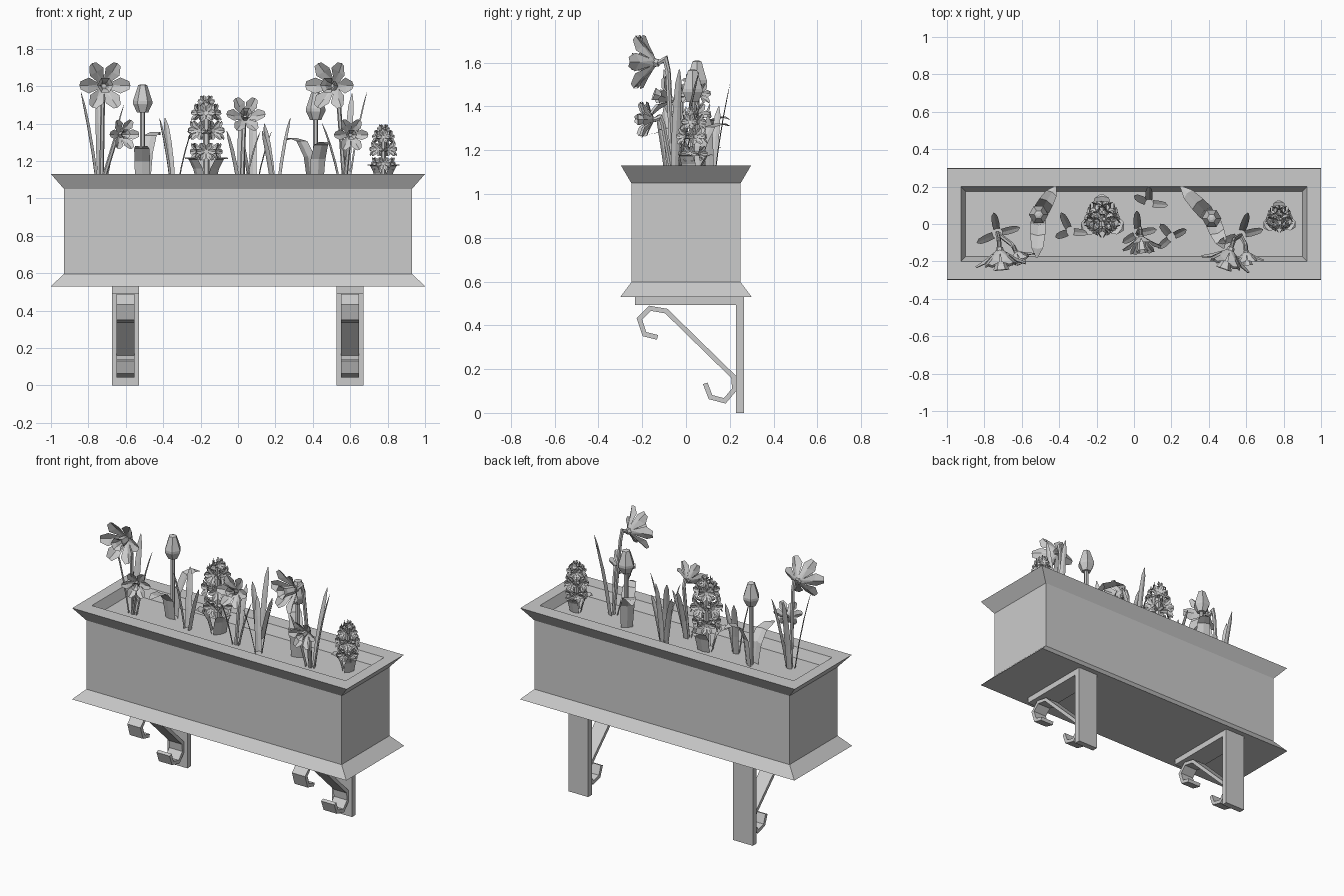
import bpy, bmesh, math
from mathutils import Vector as V

if "Cube" in bpy.data.objects:
    bpy.data.objects.remove(bpy.data.objects["Cube"])

SOIL = 1.07


def finish(bm, name, solid=True):
    if solid:
        bmesh.ops.recalc_face_normals(bm, faces=bm.faces)
    me = bpy.data.meshes.new(name)
    bm.to_mesh(me)
    bm.free()
    ob = bpy.data.objects.new(name, me)
    bpy.context.collection.objects.link(ob)
    return ob


def skin(bm, rings, cap=True):
    rings = [[bm.verts.new(p) for p in r] for r in rings]
    n = len(rings[0])
    for a, b in zip(rings, rings[1:]):
        for i in range(n):
            j = (i + 1) % n
            bm.faces.new((a[i], a[j], b[j], b[i]))
    if cap:
        bm.faces.new(rings[0][::-1])
        bm.faces.new(rings[-1])


def ngon(n, r):
    return [(r * math.cos(math.tau * i / n), r * math.sin(math.tau * i / n)) for i in range(n)]


def sweep(bm, pts, section):
    """Sweep a cross-section along a path, keeping its first axis close to x."""
    pts = [V(p) for p in pts]
    rings = []
    for i, p in enumerate(pts):
        a = (p - pts[max(i - 1, 0)]).normalized()
        b = (pts[min(i + 1, len(pts) - 1)] - p).normalized()
        t = (a + b).normalized()
        side = (V((1, 0, 0)) - t * t.x).normalized()
        up = t.cross(side) / max(t.dot(b if b.length else a), .5)
        rings.append([p + side * u + up * v for u, v in section])
    skin(bm, rings)


def leaf(bm, base, tip, width, bow=.4, fold=.12):
    """Creased, tapering blade that rises and then arches out to its tip."""
    base, tip = V(base), V(tip)
    d = tip - base
    ctrl = base + V((d.x * bow, d.y * bow, d.z * (1.3 if width > .05 else .6)))
    out = V((d.x, d.y, 0)).normalized()
    side = V((-out.y, out.x, 0))
    rows = []
    for t, w in ((0, .85), (.3, 1), (.6, .95), (.85, .75), (1, .12)):
        p = base * (1 - t) ** 2 + ctrl * 2 * t * (1 - t) + tip * t * t
        h = side * width * w / 2
        rows.append([bm.verts.new(q) for q in (p - h, p + out * width * w * fold, p + h)])
    for a, b in zip(rows, rows[1:]):
        for i in (0, 1):
            bm.faces.new((a[i], a[i + 1], b[i + 1], b[i]))


def bloom(bm, pos, facing, r, cup=.62, trumpet=True):
    """Six creased petals around an axis, with an optional central trumpet."""
    pos, f = V(pos), V(facing).normalized()
    e1 = f.cross(V((0, 0, 1))).normalized()
    e2 = e1.cross(f)
    for k in range(6):
        a = math.tau * k / 6
        d = e1 * math.cos(a) + e2 * math.sin(a)
        s = f.cross(d)

        def pt(x, y, z):
            return bm.verts.new(pos + d * x * r + s * y * r + f * z * r)
        b0, b1 = pt(.12, -.08, 0), pt(.12, .08, 0)
        l, m, q = pt(.62, -.31, cup * .8), pt(.62, 0, cup * .55), pt(.62, .31, cup * .8)
        t0, t1, tm = pt(.95, -.16, cup), pt(.95, .16, cup), pt(1, 0, cup * .9)
        bm.faces.new((b0, b1, m))
        bm.faces.new((b0, m, l))
        bm.faces.new((b1, q, m))
        bm.faces.new((l, m, tm, t0))
        bm.faces.new((m, q, t1, tm))
    if trumpet:
        skin(bm, [[pos + e1 * u * r + e2 * v * r + f * z * r for u, v in ngon(6, s)]
                  for s, z in ((.13, -.12), (.2, .2), (.22, .55), (.32, .78), (.18, .6), (.1, .1))])


# Planter box with flared foot and rim, and recessed soil
bm = bmesh.new()
skin(bm, [[(x * sx, y * sy, z) for sx, sy in ((-1, -1), (1, -1), (1, 1), (-1, 1))] for x, y, z in (
    (1, .3, .53), (.93, .25, .597), (.93, .25, 1.05), (1, .297, 1.13),
    (.925, .2, 1.13), (.9, .175, SOIL))])
finish(bm, "planter_box")

# Two wall brackets with scroll braces
scroll = [(-.13, .345), (-.19, .36), (-.213, .43), (-.165, .478), (-.09, .465),
          (.217, .165), (.222, .108), (.177, .055), (.112, .072), (.088, .135)]
for x, side in ((-.601, "left"), (.599, "right")):
    bm = bmesh.new()
    w, t = .072, .019
    sweep(bm, [(x, .247, 0), (x, .247, .53)], [(-w, -t), (w, -t), (w, t), (-w, t)])
    sweep(bm, [(x, -.232, .511), (x, .23, .511)], [(-w, -t), (w, -t), (w, t), (-w, t)])
    w, t = .048, .011
    sweep(bm, [(x, y, z) for y, z in scroll], [(-w, -t), (w, -t), (w, t), (-w, t)])
    finish(bm, side + "_bracket")


def narcissus(name, base, tips, flowers):
    bm = bmesh.new()
    bx, by = base
    for x, y, z in tips:
        d = V((x - bx, y - by, 0)) * .2
        leaf(bm, (bx + d.x, by + d.y, SOIL), (x, y, z), .04)
    for pos, facing, r in flowers:
        p, f = V(pos), V(facing).normalized()
        back = p - f * r * .35
        top = V((back.x, back.y, p.z + r * .12))
        root = V((bx, by, SOIL))
        mid = root.lerp(top, .9)
        mid.y = top.y + .012
        sweep(bm, [root, mid, top, p - f * r * .1], ngon(6, .012))
        bloom(bm, p, f, r)
    finish(bm, name, False)


# Trumpet flowers with long blades
narcissus("trumpet_flowers_left", (-.73, -.05),
          [(-.75, .06, 1.55), (-.61, -.02, 1.5), (-.84, -.1, 1.57)],
          [((-.718, -.14, 1.6), (.08, -1, .05), .137), ((-.63, -.15, 1.34), (.5, -1, .05), .088)])
narcissus("trumpet_flowers_right", (.57, -.06),
          [(.61, .06, 1.56), (.69, -.03, 1.57), (.45, -.1, 1.4)],
          [((.515, -.14, 1.6), (-.35, -1, .05), .137), ((.6, -.15, 1.34), (.1, -1, .0), .092)])
narcissus("trumpet_flower_middle", (.02, -.05),
          [(.015, .07, 1.42), (.12, -.03, 1.36), (-.06, -.1, 1.36)],
          [((.037, -.07, 1.43), (.1, -1, .35), .105)])

# Grass tufts between the flowers
for name, base, tips in (
        ("grass_tuft_left", (-.34, -.04), [(-.39, .06, 1.43), (-.25, -.05, 1.36), (-.42, -.07, 1.43)]),
        ("grass_tuft_back", (.08, .11), [(.08, .2, 1.5), (.18, .1, 1.36), (.0, .15, 1.4)]),
        ("grass_tuft_middle", (.2, -.07), [(.14, .0, 1.4), (.28, -.03, 1.43), (.13, -.13, 1.36)])):
    narcissus(name, base, tips, [])

# Closed bud flowers with broad bent leaves
for name, x, y, z, tips in (
        ("bud_flower_left", -.51, .05, 1.46, [(-.42, .2, 1.34), (-.52, -.18, 1.27)]),
        ("bud_flower_right", .415, .03, 1.42, [(.25, .2, 1.31), (.48, -.13, 1.29)])):
    bm = bmesh.new()
    sweep(bm, [(x, y, SOIL), (x, y, z + .01)], ngon(6, .014))
    skin(bm, [[(x + u, y + v, z + h) for u, v in ngon(6, r)]
              for r, h in ((.03, 0), (.052, .045), (.052, .06), (.024, .145), (.01, .15))])
    for tx, ty, tz in tips:
        leaf(bm, (x + (tx - x) * .1, y + (ty - y) * .1, SOIL), (tx, ty, tz), .085, 0.05)
    finish(bm, name, False)

# Spiked flowers: tiers of florets around a stem, with base leaves
for name, x, y, z0, z1, s in (("spike_flower_left", -.17, .03, 1.25, 1.51, 1),
                              ("spike_flower_right", .777, .03, 1.185, 1.365, .75)):
    bm = bmesh.new()
    sweep(bm, [(x, y, SOIL), (x, y, z1)], ngon(6, .018 * s))
    for k, (n, r, fr) in enumerate(((5, .05, .052), (5, .058, .057), (5, .042, .052), (3, .018, .034))):
        z = z0 + (z1 - z0) * (0, .4, .75, 1)[k]
        for i in range(n):
            a = math.tau * (i + k * .5) / n - math.pi / 2
            d = V((math.cos(a), math.sin(a), .12 * k))
            c = V((x, y, z))
            bloom(bm, c + d * r * s, d, fr * s, .5, False)
            e1 = d.cross(V((0, 0, 1))).normalized()
            e2 = e1.cross(d).normalized()
            skin(bm, [[c + d * q * s + e1 * u * w * s + e2 * v * w * s for u, v in ngon(5, 1)]
                      for q, w in ((0, .012), (r * 1.1, .014))])
    for i in range(3):
        a = math.tau * i / 3 - .5
        u = V((math.cos(a), math.sin(a), 0)) * s
        leaf(bm, V((x, y, SOIL)) + u * .03, V((x, y, SOIL + .14 * s)) + u * .13, .1 * s, .3)
    finish(bm, name, False)
